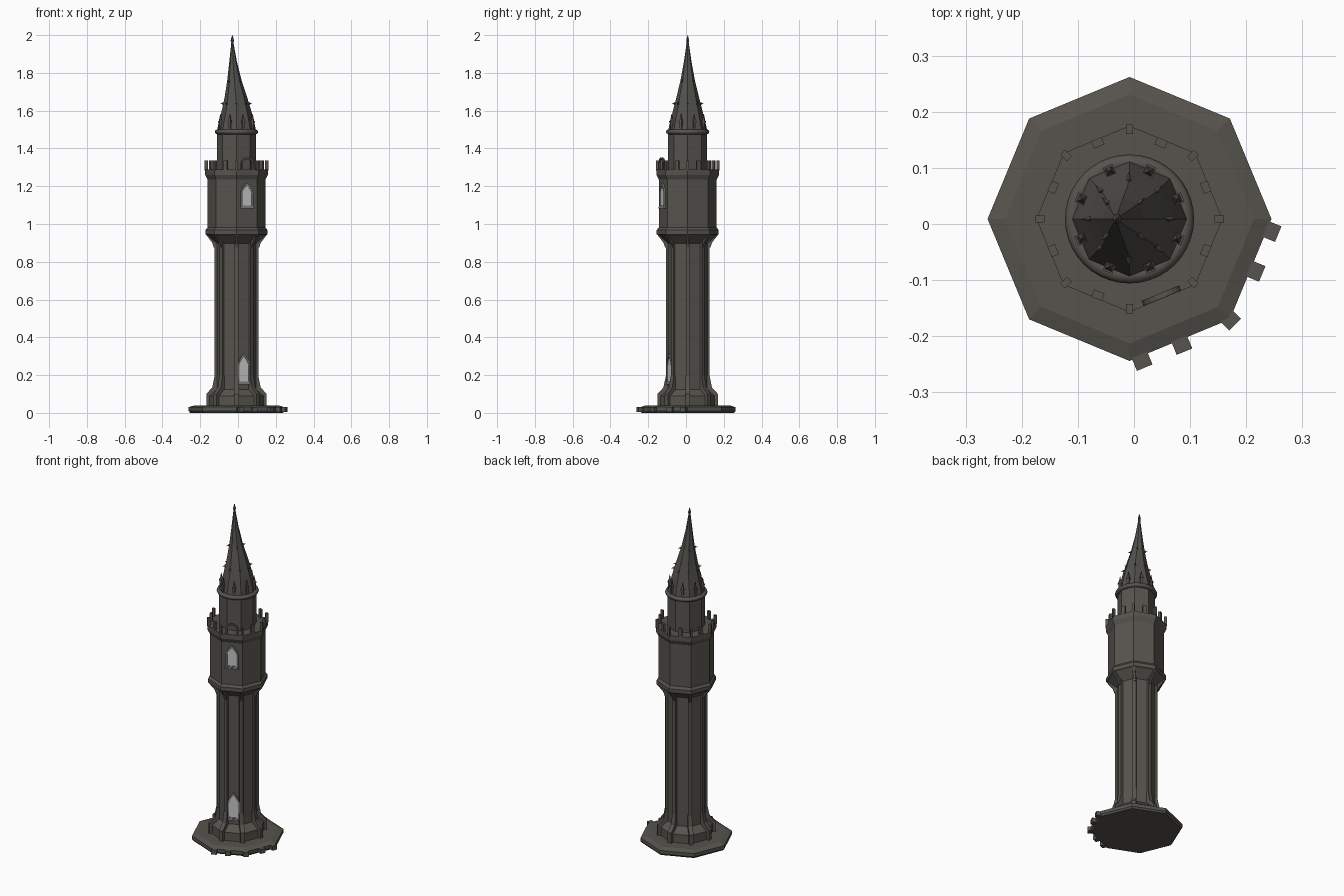
import bpy, bmesh, math
from mathutils import Vector, Matrix

if "Cube" in bpy.data.objects:
    bpy.data.objects.remove(bpy.data.objects["Cube"])

CX, CY = -0.008, 0.009  # tower axis


def material(name, rgb):
    m = bpy.data.materials.new(name)
    m.diffuse_color = (*rgb, 1)
    m.use_nodes = True
    m.node_tree.nodes["Principled BSDF"].inputs["Base Color"].default_value = m.diffuse_color
    return m


STONE = material("dark stone", (0.095, 0.088, 0.076))
ROOF = material("roof slate", (0.085, 0.081, 0.072))
FRAME = material("window stone", (0.22, 0.22, 0.22))
GLASS = material("pale glass", (0.56, 0.56, 0.56))


def finish(name, bm, mat, smooth=False):
    bmesh.ops.recalc_face_normals(bm, faces=bm.faces[:])
    me = bpy.data.meshes.new(name)
    bm.to_mesh(me)
    bm.free()
    me.materials.append(mat)
    ob = bpy.data.objects.new(name, me)
    bpy.context.collection.objects.link(ob)
    if smooth:
        for p in me.polygons:
            p.use_smooth = True
    return ob


def lathe(name, profile, mat, n=8, closed=False, smooth=False):
    """Stack of n-sided rings; profile rows are (radius, z[, x shift])."""
    bm = bmesh.new()
    rings = []
    for row in profile:
        r, z = row[:2]
        dx = row[2] if len(row) > 2 else 0
        rings.append([bm.verts.new((CX + dx + r * math.cos(2 * math.pi * i / n),
                                    CY + r * math.sin(2 * math.pi * i / n), z)) for i in range(n)])
    pairs = list(zip(rings, rings[1:]))
    if closed:
        pairs.append((rings[-1], rings[0]))
    else:
        bm.faces.new(rings[0])
        bm.faces.new(rings[-1])
    for a, b in pairs:
        for i in range(n):
            j = (i + 1) % n
            bm.faces.new((a[i], a[j], b[j], b[i]))
    return finish(name, bm, mat, smooth)


def spot(deg, r=0, z=0, turn=None):
    """Matrix with x pointing outward at the given angle around the axis."""
    a = math.radians(deg)
    t = a if turn is None else math.radians(turn)
    return Matrix.Translation((CX + r * math.cos(a), CY + r * math.sin(a), z)) @ Matrix.Rotation(t, 4, 'Z')


def prism(bm, pts, depth, mat):
    """Solid from an outline of 3D points, extruded along a vector."""
    lo = [bm.verts.new(mat @ Vector(p)) for p in pts]
    hi = [bm.verts.new(mat @ (Vector(p) + Vector(depth))) for p in pts]
    bm.faces.new(lo)
    bm.faces.new(hi)
    for i in range(len(pts)):
        j = (i + 1) % len(pts)
        bm.faces.new((lo[i], lo[j], hi[j], hi[i]))


def fins(name, profile, width, angles, mat):
    """Radial plates from an (r, z) outline, repeated at the given angles."""
    bm = bmesh.new()
    for a in angles:
        prism(bm, [(r, -width / 2, z) for r, z in profile], (0, width, 0), spot(a))
    return finish(name, bm, mat)


def box(bm, size, m):
    bmesh.ops.create_cube(bm, size=1, matrix=m @ Matrix.Diagonal((*size, 1)))


CORNERS = [45 * i for i in range(8)]
FACES = [a + 22.5 for a in CORNERS]
FRONT = -67.5  # facet that carries the windows

# Ground slab and its loose edge stones
lathe("base_slab", [(0.245, 0), (0.253, 0.01), (0.253, 0.03), (0.222, 0.04)], STONE)
bm = bmesh.new()
for a, r, t in ((-5, .254, -22.5), (-22.5, .243, -22.5), (-45, .253, -45), (-67.5, .243, -67.5), (-85, .254, -67.5)):
    box(bm, (0.026, 0.03, 0.026), spot(a, r, 0.018, t))
finish("edge_stones", bm, STONE)

# Plinth, shaft, corner ribs and buttresses
lathe("plinth", [(0.148, 0.035), (0.148, 0.09), (0.108, 0.125)], STONE)
lathe("shaft", [(0.108, 0.04), (0.108, 0.96)], STONE)
fins("corner_ribs", [(0.09, 0.05), (0.116, 0.05), (0.116, 0.93), (0.09, 0.93)], 0.02, CORNERS, STONE)
fins("buttresses", [(0.09, 0.035), (0.16, 0.035), (0.16, 0.1), (0.128, 0.135), (0.116, 0.195), (0.09, 0.195)],
     0.024, CORNERS, STONE)

# Overhanging gallery storey with brackets
lathe("gallery", [(0.105, 0.895), (0.155, 0.94), (0.164, 0.945), (0.164, 0.968), (0.153, 0.982), (0.153, 1.235),
                  (0.166, 1.26), (0.166, 1.288), (0.09, 1.288)], STONE)
fins("gallery_brackets", [(0.1, 0.875), (0.12, 0.875), (0.128, 0.9), (0.162, 0.945), (0.1, 0.945)],
     0.014, CORNERS, STONE)

# Parapet posts at corners and face middles; an arch replaces one post
bm = bmesh.new()
for a in CORNERS:
    box(bm, (0.017, 0.012, 0.052), spot(a, 0.160, 1.31))
for a in FACES:
    if abs(a - 360 - FRONT) > 1:
        box(bm, (0.014, 0.02, 0.052), spot(a, 0.147, 1.31))
finish("parapet_posts", bm, STONE)


def arch(w, z0, spring, top, steps=5, bulge=0.0):
    """Pointed or round arch outline as (side, z) points."""
    right = []
    for i in range(steps):
        t = i / steps * math.pi / 2
        round_x, point_x = math.cos(t), 1 - (i / steps) ** 1.6
        x = bulge * round_x + (1 - bulge) * point_x
        right.append((w * x, spring + (top - spring) * (math.sin(t) if bulge else i / steps)))
    return [(w, z0)] + right + [(0, top)] + [(-x, z) for x, z in reversed(right)] + [(-w, z0)]


def band(bm, outer, inner, r, thick, loop):
    """Frame between two matching outlines on the front facet."""
    m, n = spot(FRONT), len(outer)
    for i in range(n if loop else n - 1):
        j = (i + 1) % n
        quad = [outer[i], outer[j], inner[j], inner[i]]
        prism(bm, [(r, s, z) for s, z in quad], (thick, 0, 0), m)


bm = bmesh.new()
band(bm, arch(0.036, 1.285, 1.32, 1.353, bulge=1), arch(0.026, 1.285, 1.318, 1.343, bulge=1), 0.143, 0.01, False)
finish("parapet_arch", bm, STONE)


# Pointed windows: frame, sill and pane
def window(name, r, z0, z1, w):
    spring = z0 + (z1 - z0) * 0.6
    inner = arch(w - 0.009, z0 + 0.012, spring, z1 - 0.016)
    bm = bmesh.new()
    band(bm, arch(w, z0, spring, z1), inner, r - 0.002, 0.01, True)
    box(bm, (0.016, 2 * w + 0.008, 0.008), spot(FRONT, r + 0.003, z0))
    finish(name + "_frame", bm, FRAME)
    bm = bmesh.new()
    prism(bm, [(r - 0.002, s, z) for s, z in inner], (0.006, 0, 0), spot(FRONT))
    finish(name + "_pane", bm, GLASS)


window("lower_window", 0.0998, 0.155, 0.315, 0.035)
window("upper_window", 0.1414, 1.085, 1.218, 0.035)

# Top turret with rounded cornice
lathe("turret", [(0.103, 1.28), (0.103, 1.5)], STONE)
lathe("cornice_ring", [(0.101 + 0.014 * math.cos(k * math.pi / 4), 1.488 + 0.013 * math.sin(k * math.pi / 4))
                       for k in range(8)], STONE, n=40, closed=True, smooth=True)

# Leaning spire and its tip
lathe("spire", [(0.103, 1.495), (0.097, 1.525), (0.078, 1.6), (0.06, 1.67, -0.003), (0.038, 1.76, -0.011),
                (0.02, 1.86, -0.018), (0.005, 1.965, -0.022)], ROOF)
lathe("spire_tip", [(0.004, 1.955, -0.022), (0.009, 1.972, -0.022), (0.001, 2.0, -0.022)], ROOF, n=6)

# Small pinnacles around the spire foot
bm = bmesh.new()
for a in FACES:
    box(bm, (0.016, 0.013, 0.045), spot(a, 0.092, 1.518))
    box(bm, (0.021, 0.018, 0.006), spot(a, 0.092, 1.541))
    bmesh.ops.create_cone(bm, cap_ends=True, segments=4, radius1=0.01, radius2=0.001, depth=0.042,
                          matrix=spot(a, 0.092, 1.562) @ Matrix.Rotation(math.pi / 4, 4, 'Z'))
finish("pinnacles", bm, ROOF)

# Thorn-like crockets on the spire ridges
bm = bmesh.new()
for z, r, dx, start in ((1.635, 0.068, -0.001, 0), (1.755, 0.038, -0.011, 45)):
    for k in range(4):
        for extra in ((0, 45) if start == 0 else (0,)):
            m = Matrix.Translation((dx, 0, 0)) @ spot(start + 90 * k + extra, r, z)
            prism(bm, [(-0.008, -0.004, -0.006), (-0.008, 0.004, -0.006), (-0.008, 0, 0.008)], (0.012, 0, 0.002), m)
            bmesh.ops.create_cone(bm, cap_ends=True, segments=4, radius1=0.005, radius2=0.0005, depth=0.014,
                                  matrix=m @ Matrix.Translation((0.009, 0, 0.002)) @ Matrix.Rotation(math.pi / 2, 4, 'Y'))
finish("crockets", bm, ROOF)
